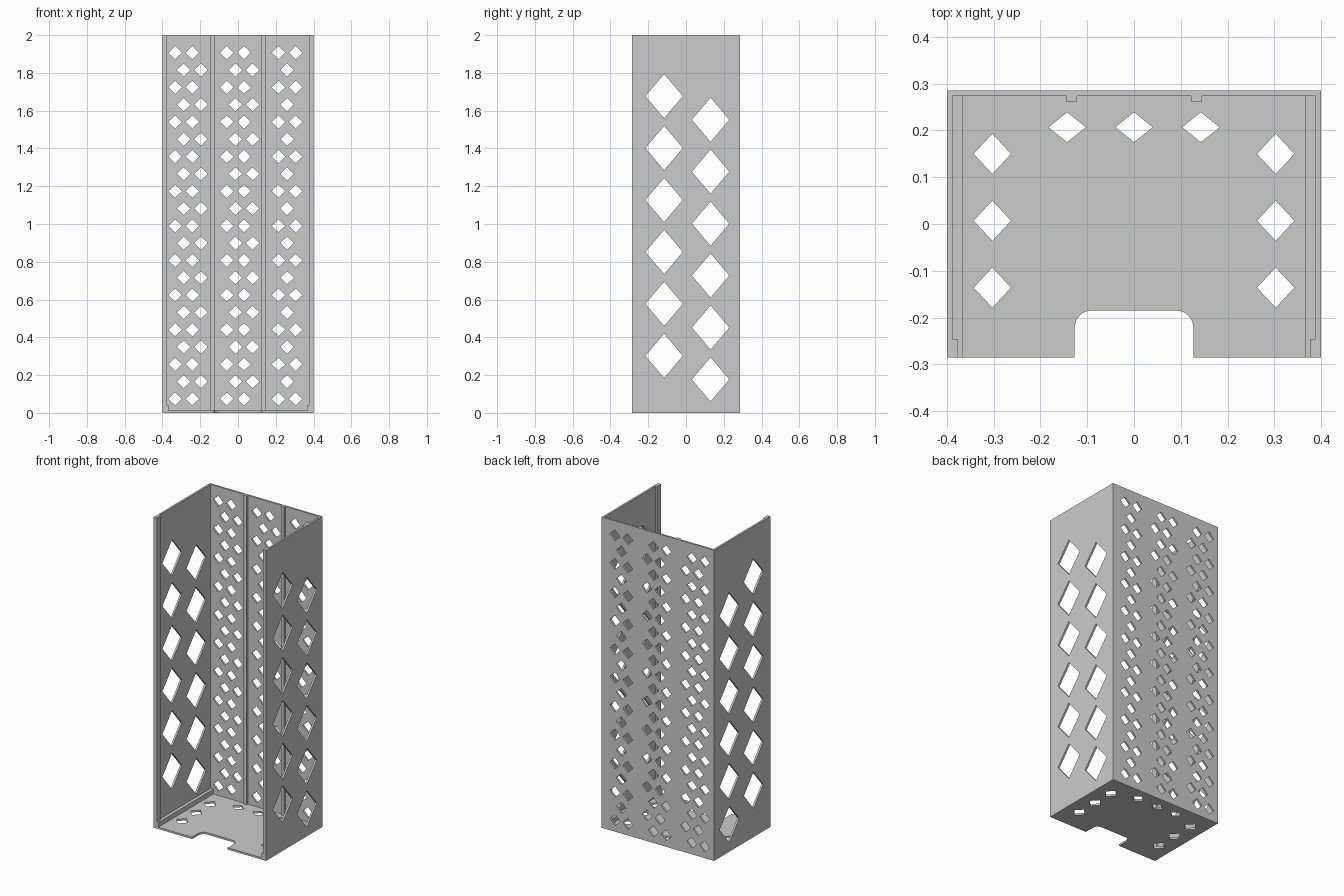
import bpy, bmesh, math
from mathutils import Matrix

cube = bpy.data.objects.get("Cube")
if cube:
    bpy.data.objects.remove(cube, do_unlink=True)

W, D, H, T = 0.4, 0.286, 2.0, 0.012   # half width, half depth, height, wall thickness

grey = bpy.data.materials.new("light_grey")
grey.use_nodes = True
grey.diffuse_color = (0.6, 0.6, 0.6, 1)
grey.node_tree.nodes["Principled BSDF"].inputs["Base Color"].default_value = (0.6, 0.6, 0.6, 1)


def rect(u0, u1, v0, v1):
    return [(u0, v0), (u1, v0), (u1, v1), (u0, v1)]


def diamond(u, v, ru, rv):
    return [(u - ru, v), (u, v - rv), (u + ru, v), (u, v + rv)]


def add_object(name, mesh):
    mesh.materials.clear()
    mesh.materials.append(grey)
    obj = bpy.data.objects.new(name, mesh)
    bpy.context.collection.objects.link(obj)
    return obj


def panel(name, outline, holes, axes, origin):
    """Flat sheet of thickness T: an outline with holes, placed on two axes."""
    curve = bpy.data.curves.new(name + "_profile", 'CURVE')
    curve.dimensions = '2D'
    curve.fill_mode = 'BOTH'
    curve.extrude = T / 2
    for loop in [outline] + holes:
        s = curve.splines.new('POLY')
        s.points.add(len(loop) - 1)
        for p, (u, v) in zip(s.points, loop):
            p.co = (u, v, 0, 1)
        s.use_cyclic_u = True
        s.use_smooth = False
    temp = bpy.data.objects.new(name + "_temp", curve)
    bpy.context.collection.objects.link(temp)
    deps = bpy.context.evaluated_depsgraph_get()
    mesh = bpy.data.meshes.new_from_object(temp.evaluated_get(deps))
    bpy.data.objects.remove(temp, do_unlink=True)
    bpy.data.curves.remove(curve)
    mesh.name = name
    mesh.transform(Matrix.Translation(origin) @ Matrix(axes).transposed().to_4x4())
    bm = bmesh.new()
    bm.from_mesh(mesh)
    bmesh.ops.remove_doubles(bm, verts=bm.verts, dist=1e-5)
    bmesh.ops.recalc_face_normals(bm, faces=bm.faces)
    for f in bm.faces:
        f.smooth = False
    bm.to_mesh(mesh)
    bm.free()
    return add_object(name, mesh)


def box(name, x0, x1, y0, y1, z0, z1):
    bm = bmesh.new()
    bmesh.ops.create_cube(bm, size=1)
    for v in bm.verts:
        v.co = ((x0 + x1) / 2 + v.co.x * (x1 - x0),
                (y0 + y1) / 2 + v.co.y * (y1 - y0),
                (z0 + z1) / 2 + v.co.z * (z1 - z0))
    mesh = bpy.data.meshes.new(name)
    bm.to_mesh(mesh)
    bm.free()
    return add_object(name, mesh)


X, Y, Z = (1, 0, 0), (0, 1, 0), (0, 0, 1)

# Back wall: staggered small diamonds, leaving the two rib lines solid
holes = []
for row in range(21):
    odd = row % 2
    for col in range(7 if odd else 8):
        if col in ((2, 5) if not odd else (2, 5, 7)):
            continue
        if odd and col > 6:
            continue
        u = -0.333 + 0.0912 * (col + odd / 2)
        if u < 0.32:
            holes.append(diamond(u, 0.074 + 0.09165 * row, 0.036, 0.035))
# the last odd column would cross the outer margin, so it is kept solid
holes = [h for h in holes if h[1][0] < 0.3 or h[1][0] < 0.31]
panel("back_wall", rect(-W, W, 0, H), holes, (X, Z, (0, -1, 0)), (0, D - T / 2, 0))

# Side walls: two staggered columns of large diamonds
holes = [diamond(y, z + 0.275 * i, 0.099, 0.117)
         for y, z in ((-0.116, 0.302), (0.13, 0.177)) for i in range(6)]
for side, s in (("right", -1), ("left", 1)):
    panel(side + "_side_wall", rect(-D, D - T, 0, H), holes, (Y, Z, X), (s * (W - T / 2), 0, 0))

# Floor: front notch with rounded inner corners, diamonds around three sides
NW, NY, R = 0.127, -0.185, 0.037
arc = [(NW - R + R * math.cos(a), NY - R + R * math.sin(a))
       for a in (math.radians(11.25 * i) for i in range(9))]
notch = [(NW, -D)] + arc
FX, FY = W - T, D - T
outline = [(FX, -D), (FX, FY), (-FX, FY), (-FX, -D)]
outline += [(-x, y) for x, y in notch] + notch[::-1]
holes = [diamond(0.143 * i, 0.207, 0.04, 0.032) for i in (-1, 0, 1)]
holes += [diamond(s * 0.303, 0.007 + 0.143 * i, 0.04, 0.043) for s in (-1, 1) for i in (-1, 0, 1)]
panel("floor", outline, holes, (X, Y, Z), (0, 0, T / 2))

# Mirrored inner strips: front lips, floor rails and back ribs
for side, s in (("right", -1), ("left", 1)):
    def strip(name, a, b, *rest):
        box(side + name, min(s * a, s * b), max(s * a, s * b), *rest)
    strip("_front_lip", 0.378, FX, -D, -0.246, T, H)
    strip("_floor_rail", 0.367, FX, -D, FY, T, 0.042)
    strip("_back_rib", 0.122, 0.145, FY - T, FY, T, H)
